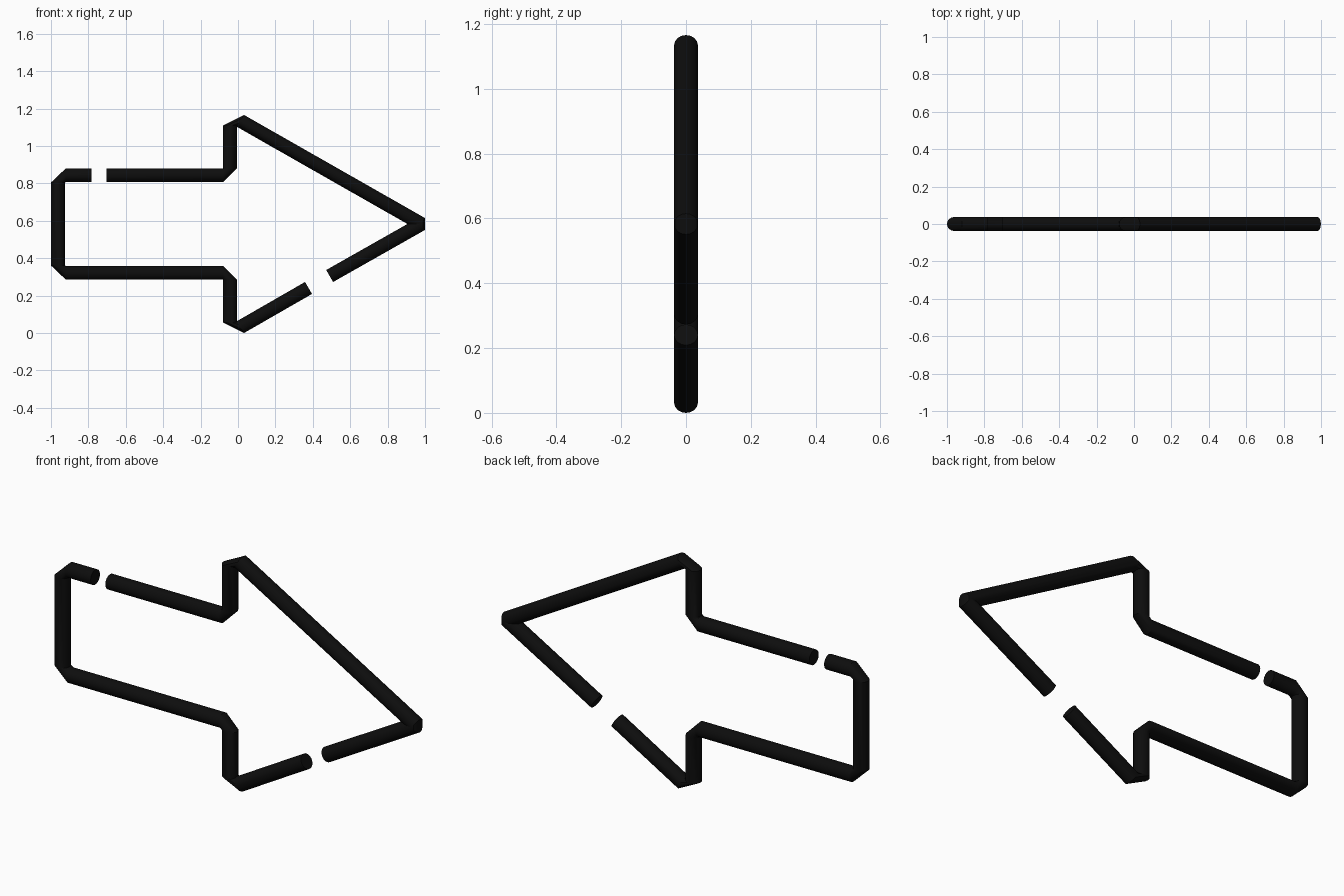
import bpy, bmesh, math
from mathutils import Vector

if "Cube" in bpy.data.objects:
    bpy.data.objects.remove(bpy.data.objects["Cube"])

R, SIDES, MID = 0.037, 16, 0.583

black = bpy.data.materials.new("black_tube")
black.diffuse_color = (0.004, 0.004, 0.004, 1)
black.use_nodes = True
black.node_tree.nodes["Principled BSDF"].inputs["Base Color"].default_value = black.diffuse_color


def tube(name, segments):
    """Straight tubes with square-cut ends, bridged at the bends and capped."""
    bm = bmesh.new()
    rings = []
    for (x0, z0), (x1, z1) in segments:
        a, b = Vector((x0, 0, MID + z0)), Vector((x1, 0, MID + z1))
        side = Vector((0, 1, 0))
        normal = (b - a).normalized().cross(side)
        for centre in (a, b):
            ring = []
            for i in range(SIDES):
                t = 2 * math.pi * i / SIDES
                ring.append(bm.verts.new(centre + R * (math.cos(t) * normal + math.sin(t) * side)))
            rings.append(ring)
    for r0, r1 in zip(rings, rings[1:]):
        for i in range(SIDES):
            j = (i + 1) % SIDES
            bm.faces.new((r0[i], r0[j], r1[j], r1[i]))
    bm.faces.new(rings[0])
    bm.faces.new(rings[-1])
    bmesh.ops.recalc_face_normals(bm, faces=bm.faces)
    mesh = bpy.data.meshes.new(name)
    bm.to_mesh(mesh)
    bm.free()
    mesh.materials.append(black)
    obj = bpy.data.objects.new(name, mesh)
    bpy.context.collection.objects.link(obj)
    bpy.context.view_layer.objects.active = obj
    obj.select_set(True)
    bpy.ops.object.shade_smooth_by_angle(angle=math.radians(30))
    obj.select_set(False)


BAR, BARB, TIP = 0.261, 0.551, (0.981, 0)

# Tail piece: short top stub, left end, lower bar, lower barb, start of lower head edge
tube("tail_tube", [
    ((-0.784, BAR), (-0.92, BAR)),
    ((-0.963, 0.222), (-0.963, -0.222)),
    ((-0.92, -BAR), (-0.08, -BAR)),
    ((-0.043, -0.298), (-0.043, -0.527)),
    ((0.0135, -BARB), (0.377, -0.342)),
])

# Head piece: upper bar, upper barb, upper head edge, tip, lower head edge
tube("head_tube", [
    ((-0.703, BAR), (-0.08, BAR)),
    ((-0.043, 0.298), (-0.043, 0.527)),
    ((0.0135, BARB), TIP),
    (TIP, (0.49, -0.278)),
])
